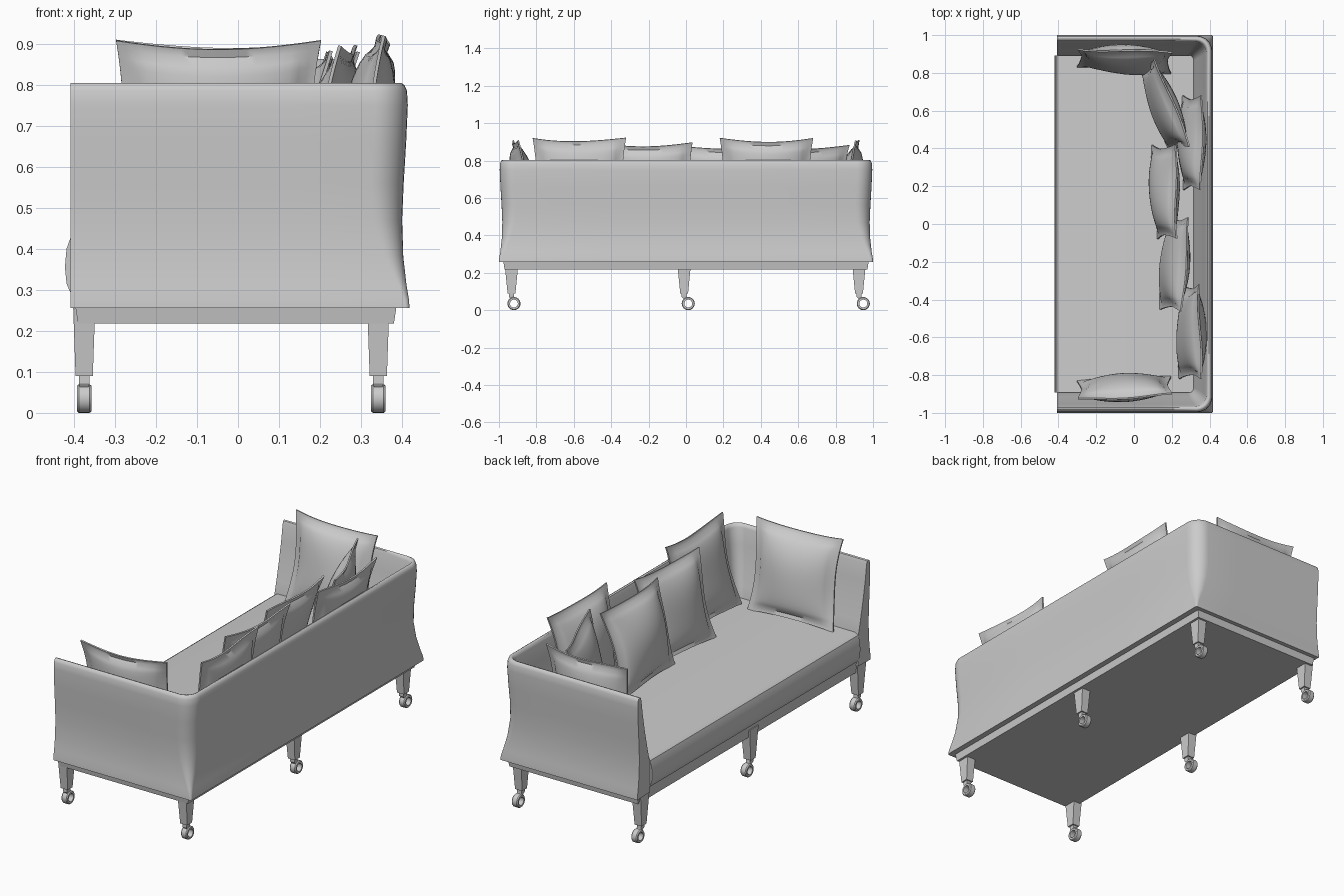
import bpy, bmesh, math
from mathutils import Matrix, Vector

cube = bpy.data.objects.get("Cube")
if cube:
    bpy.data.objects.remove(cube)

grey = bpy.data.materials.new("soft grey")
grey.use_nodes = True
grey.diffuse_color = (0.6, 0.6, 0.6, 1)
grey.node_tree.nodes["Principled BSDF"].inputs["Base Color"].default_value = (0.6, 0.6, 0.6, 1)


def finish(name, bm, angle=40, matrix=None):
    """Turn a bmesh into a shaded, coloured object."""
    bmesh.ops.recalc_face_normals(bm, faces=bm.faces)
    mesh = bpy.data.meshes.new(name)
    bm.to_mesh(mesh)
    bm.free()
    mesh.materials.append(grey)
    obj = bpy.data.objects.new(name, mesh)
    bpy.context.collection.objects.link(obj)
    if matrix:
        obj.matrix_world = matrix
    bpy.ops.object.select_all(action='DESELECT')
    obj.select_set(True)
    bpy.context.view_layer.objects.active = obj
    bpy.ops.object.shade_smooth_by_angle(angle=math.radians(angle))
    return obj


def loft(bm, rings, close_path=False):
    """Skin closed rings of points; cap the ends unless the path is closed."""
    rows = [[bm.verts.new(p) for p in ring] for ring in rings]
    n = len(rows[0])
    pairs = list(zip(rows, rows[1:])) + ([(rows[-1], rows[0])] if close_path else [])
    for a, b in pairs:
        for i in range(n):
            j = (i + 1) % n
            bm.faces.new((a[i], a[j], b[j], b[i]))
    if not close_path:
        bm.faces.new(rows[0])
        bm.faces.new(rows[-1])


def rect(cx, cy, w, d, z):
    return [(cx + sx * w / 2, cy + sy * d / 2, z)
            for sx, sy in ((-1, -1), (1, -1), (1, 1), (-1, 1))]


# Wrap-around arms and back: (height, inset, corner radius) swept along a U path
profile = [(0.256, 0.000, 0.010), (0.275, 0.001, 0.012), (0.31, 0.007, 0.02),
           (0.38, 0.015, 0.045), (0.47, 0.018, 0.07), (0.56, 0.014, 0.08),
           (0.66, 0.008, 0.08), (0.75, 0.004, 0.08), (0.785, 0.006, 0.08),
           (0.799, 0.012, 0.075), (0.804, 0.020, 0.07), (0.801, 0.029, 0.06),
           (0.785, 0.035, 0.06), (0.70, 0.047, 0.055), (0.60, 0.066, 0.05),
           (0.50, 0.088, 0.04), (0.42, 0.108, 0.03), (0.26, 0.110, 0.03)]
FRONT, BACK, SIDE = -0.408, 0.418, 1.0


def u_path(z, inset, r):
    x, y = BACK - inset, SIDE - inset
    half = [(FRONT + (x - r - FRONT) * t / 4, y) for t in range(4)]
    for k in range(9):
        a = math.radians(90 - k * 90 / 8)
        half.append((x - r + r * math.cos(a), y - r + r * math.sin(a)))
    half.append((x, y * 0.4))
    return [(px, py, z) for px, py in half] + [(px, -py, z) for px, py in reversed(half)]


bm = bmesh.new()
loft(bm, list(zip(*[u_path(*p) for p in profile])))
finish("arms_and_back", bm, 50)

# Seat cushion with a rounded front edge
seat = [(0.34, 0.27), (-0.385, 0.27), (-0.405, 0.285), (-0.418, 0.315), (-0.422, 0.355),
        (-0.418, 0.40), (-0.408, 0.428), (-0.39, 0.44), (0.34, 0.443)]
bm = bmesh.new()
loft(bm, [[(x, y, z) for x, z in seat] for y in (-0.892, 0.892)])
finish("seat_cushion", bm, 35)

# Base frame
bm = bmesh.new()
loft(bm, [rect(-0.005, 0, 0.77, 1.94, 0.218), rect(-0.005, 0, 0.79, 1.96, 0.282)])
finish("base_frame", bm, 30)

# Tapered legs, each with a forked caster and an open ring wheel
for x, side in ((-0.375, "front"), (0.342, "back")):
    for y, wy, place in ((-0.933, -0.92, "right"), (-0.01, 0.012, "middle"), (0.925, 0.948, "left")):
        tag = f"{side}_{place}"
        bm = bmesh.new()
        loft(bm, [rect(x, y, 0.042, 0.042, 0.09), rect(x, y, 0.054, 0.076, 0.262)])
        finish("leg_" + tag, bm, 30)

        bm = bmesh.new()
        loft(bm, [rect(x, (y + wy) / 2, 0.018, 0.022, 0.058), rect(x, y, 0.026, 0.028, 0.072),
                  rect(x, y, 0.026, 0.028, 0.095)])
        finish("caster_stem_" + tag, bm, 30)

        bm = bmesh.new()
        section = [(-0.018, 0.021), (-0.018, 0.031), (-0.013, 0.035),
                   (0.013, 0.035), (0.018, 0.031), (0.018, 0.021)]
        rings = []
        for k in range(24):
            a = math.tau * k / 24
            rings.append([(x + dx, wy + r * math.cos(a), 0.035 + r * math.sin(a))
                          for dx, r in section])
        loft(bm, rings, close_path=True)
        finish("caster_wheel_" + tag, bm, 35)


# Throw pillows: puffed grid with a flat flange and pointed corners
def pillow(name, centre, yaw, tilt, w=0.25, h=0.24, puff=0.062, phase=0.0):
    n = 22
    bm = bmesh.new()
    sheets = []
    for s in (-1, 1):
        sheet = []
        for i in range(n + 1):
            for j in range(n + 1):
                u, v = 2 * i / n - 1, 2 * j / n - 1
                inner = max(0, 1 - (u / 0.9) ** 2) * max(0, 1 - (v / 0.9) ** 2)
                t = 0.004 + puff * inner ** 0.55
                wave = 0.010 * math.sin(2.6 * u + phase) * v + 0.007 * math.cos(3.1 * v + phase)
                sheet.append(bm.verts.new((w * u * (1 - 0.085 * (1 - v * v)), s * t + wave,
                                           h * v * (1 - 0.075 * (1 - u * u)))))
        sheets.append(sheet)
        for i in range(n):
            for j in range(n):
                a = i * (n + 1) + j
                bm.faces.new([sheet[k] for k in (a, a + 1, a + n + 2, a + n + 1)])
    # Flange edge joining both sheets
    rim = ([i * (n + 1) for i in range(n)] + [n * (n + 1) + j for j in range(n)]
           + [i * (n + 1) + n for i in range(n, 0, -1)] + list(range(n, 0, -1)))
    for a, b in zip(rim, rim[1:] + rim[:1]):
        bm.faces.new((sheets[0][a], sheets[0][b], sheets[1][b], sheets[1][a]))
    matrix = (Matrix.Translation(Vector(centre)) @ Matrix.Rotation(math.radians(yaw), 4, 'Z')
              @ Matrix.Rotation(math.radians(-tilt), 4, 'X'))
    finish(name, bm, 50, matrix)


pillow("left_arm_pillow", (-0.05, 0.872, 0.672), -3, 13, phase=0.4)
pillow("right_arm_pillow", (-0.05, -0.866, 0.672), 183, 13, phase=1.5)
pillow("corner_pillow", (0.16, 0.625, 0.66), -69, 14, h=0.225, phase=0.8)
pillow("back_pillow_left", (0.305, 0.43, 0.685), -90, 13, phase=2.0)
pillow("middle_pillow_left", (0.16, 0.17, 0.66), -88, 15, h=0.23, phase=2.8)
pillow("middle_pillow_right", (0.218, -0.21, 0.666), -95, 15, h=0.235, phase=1.1)
pillow("back_pillow_right", (0.305, -0.57, 0.685), -90, 13, phase=0.2)
